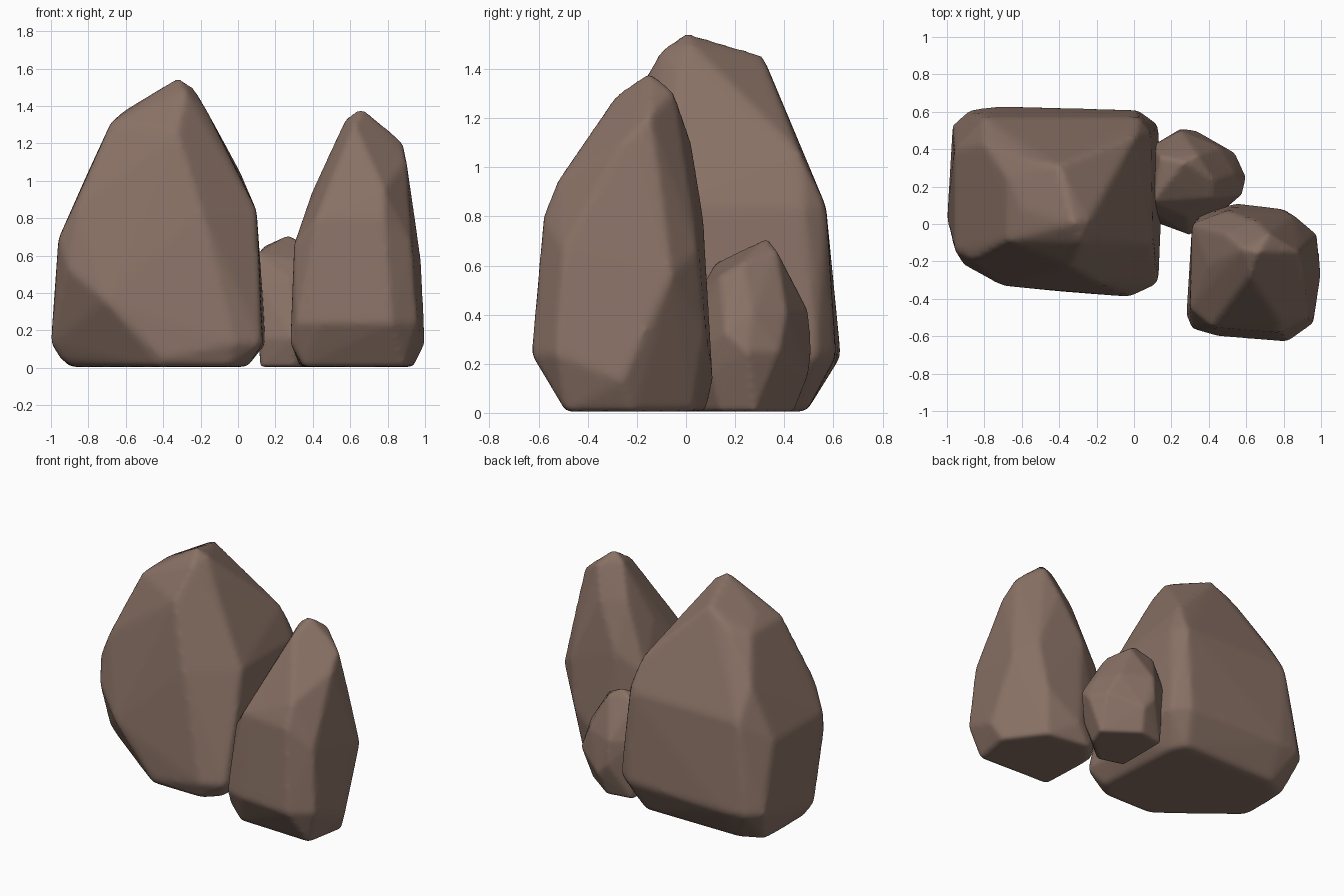
import bpy
import bmesh

default_cube = bpy.data.objects.get("Cube")
if default_cube:
    bpy.data.objects.remove(default_cube, do_unlink=True)

# Single brown stone colour
STONE_COLOUR = (0.25, 0.165, 0.13, 1.0)
stone = bpy.data.materials.new("brown_stone")
stone.use_nodes = True
stone.diffuse_color = STONE_COLOUR
shader = stone.node_tree.nodes["Principled BSDF"]
shader.inputs["Base Color"].default_value = STONE_COLOUR
shader.inputs["Roughness"].default_value = 0.9


def add_corners(bm, corners, height):
    """Add corner points, given in hundredths of a unit, at one height."""
    for x, y in corners:
        bm.verts.new((x / 100, y / 100, height / 100))


def make_rock(name, foot, bands, peaks, voxel, softness):
    """Wrap a faceted hull around the corners of a rock, then wear its edges."""
    bm = bmesh.new()
    add_corners(bm, foot, 0.5)
    for height, corners in bands.items():
        add_corners(bm, corners, height)
    for x, y, z in peaks:
        add_corners(bm, [(x, y)], z)

    hull = bmesh.ops.convex_hull(bm, input=bm.verts[:])
    unused = {item for item in hull["geom_interior"] + hull["geom_unused"]
              if isinstance(item, bmesh.types.BMVert)}
    bmesh.ops.delete(bm, geom=list(unused), context="VERTS")
    bmesh.ops.recalc_face_normals(bm, faces=bm.faces[:])

    mesh = bpy.data.meshes.new(name)
    bm.to_mesh(mesh)
    bm.free()
    mesh.materials.append(stone)
    rock = bpy.data.objects.new(name, mesh)
    bpy.context.collection.objects.link(rock)

    # Even surface with softly worn edges
    remesh = rock.modifiers.new("even_surface", "REMESH")
    remesh.mode = "VOXEL"
    remesh.voxel_size = voxel
    remesh.use_smooth_shade = True
    wear = rock.modifiers.new("worn_edges", "SMOOTH")
    wear.factor = 0.5
    wear.iterations = softness
    return rock


# Tall wide rock with a slanted crest and an undercut front corner
make_rock(
    "large_rock",
    foot=[(-88, 4), (-42, -33), (-5, -34), (5, -24), (1, 40),
          (-4, 49), (-75, 49), (-90, 42)],
    bands={
        5: [(-40, -36), (-95, 4)],
        13: [(-100, 2), (-2, -39), (13, -32), (15, 10)],
        23: [(-97, 53), (-88, 61), (-72, 63), (2, 61), (13, 53)],
        36: [(-71, -33)],
        53: [(-91, -22)],
        69: [(-96, -14), (-96, 40)],
        84: [(-20, -31), (10, -10), (9, 48), (3, 57), (-80, 57)],
        88: [(-86, -19)],
        105: [(1, 47), (-80, 43)],
        126: [(-33, -23)],
        131: [(-68, -9), (-68, 25)],
        138: [(-17, -3)],
    },
    peaks=[(-28, -10, 148), (-32, 0, 155), (-24, 2, 150),
           (-40, 31, 146), (-60, 8, 138), (-56, 34, 135)],
    voxel=0.022, softness=5)

# Narrow upright rock at the front
make_rock(
    "front_rock",
    foot=[(35, -47), (89, -49), (94, -21), (76, 3), (45, 8), (33, -5)],
    bands={
        13: [(28, -49), (100, -26), (55, 11), (36, 6)],
        24: [(31, -56), (45, -60), (82, -63), (96, -53)],
        33: [(80, 8)],
        56: [(98, -6)],
        66: [(30, -45), (31, 0), (93, -50), (85, 5)],
        80: [(42, -55), (78, -58), (50, 7)],
        95: [(40, -22), (78, -52), (92, -11)],
        111: [(90, -25), (65, 2), (49, -5)],
    },
    peaks=[(88, -15, 121), (58, -13, 134), (66, -15, 139),
           (62, -28, 130), (72, -5, 131)],
    voxel=0.018, softness=5)

# Small rock wedged between the other two
make_rock(
    "small_rock",
    foot=[(12, 4), (30, -1), (47, 14), (52, 28), (30, 44), (12, 41)],
    bands={
        16: [(30, -6), (11, 1), (51, 10), (33, 50)],
        25: [(60, 25), (54, 38), (25, 51)],
        33: [(58, 16)],
        41: [(46, 41), (54, 27), (25, 50), (10, 42)],
        47: [(28, 4), (10, 6)],
        56: [(43, 14)],
        61: [(10, 12), (43, 23), (39, 32)],
    },
    peaks=[(18, 22, 66), (27, 33, 71), (34, 37, 66), (14, 36, 65)],
    voxel=0.014, softness=4)
